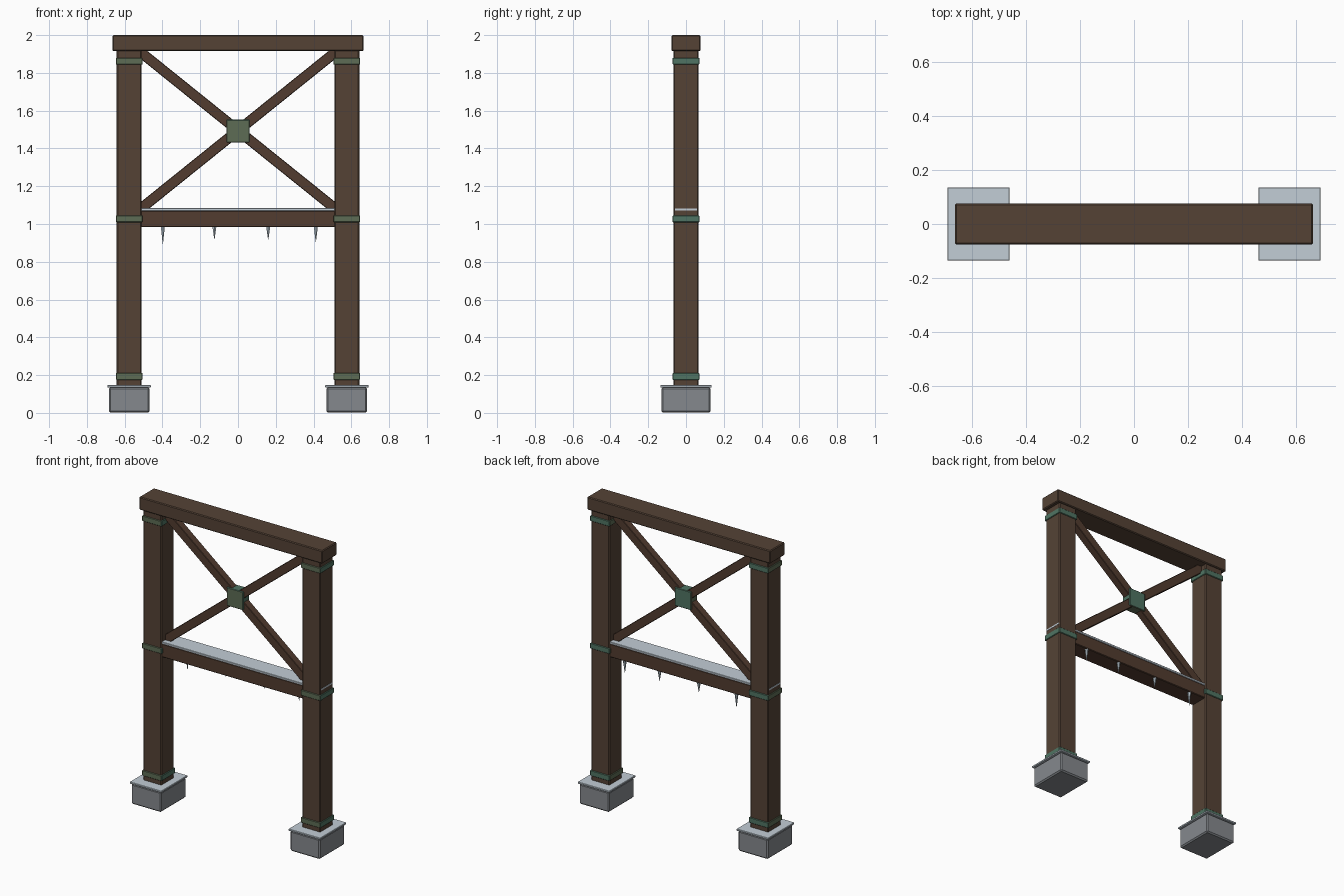
import bpy, bmesh, math

if "Cube" in bpy.data.objects:
    bpy.data.objects.remove(bpy.data.objects["Cube"])


def material(name, r, g, b):
    m = bpy.data.materials.new(name)
    m.diffuse_color = (r, g, b, 1)
    m.use_nodes = True
    m.node_tree.nodes["Principled BSDF"].inputs["Base Color"].default_value = m.diffuse_color
    return m


WOOD = material("dark timber", 0.090, 0.055, 0.036)
BRACE = material("reddish timber", 0.084, 0.045, 0.029)
COPPER = material("green patina", 0.080, 0.175, 0.125)
COPPER2 = material("brown patina", 0.110, 0.150, 0.090)
STONE = material("grey stone", 0.235, 0.250, 0.270)
SNOW = material("pale snow", 0.540, 0.610, 0.670)
ICE = material("ice", 0.480, 0.560, 0.620)


def finish(bm, name, mats):
    me = bpy.data.meshes.new(name)
    bm.to_mesh(me)
    bm.free()
    for m in mats:
        me.materials.append(m)
    ob = bpy.data.objects.new(name, me)
    bpy.context.collection.objects.link(ob)
    return ob


def box(name, center, size, mats, bevel=0.0, patina=False, tilt=0.0):
    bm = bmesh.new()
    bmesh.ops.create_cube(bm, size=1)
    for v in bm.verts:
        v.co = [v.co[i] * size[i] for i in range(3)]
    if bevel:
        bmesh.ops.bevel(bm, geom=bm.edges[:], offset=bevel, segments=1,
                        affect='EDGES')
    if patina:  # two-tone metal, split along the face diagonals
        bmesh.ops.triangulate(bm, faces=bm.faces[:])
        for f in bm.faces:
            c = f.calc_center_median()
            f.material_index = int(c.x + c.y + c.z < -size[0] * 0.05)
    ob = finish(bm, name, mats)
    ob.location = center
    ob.rotation_euler = (0, tilt, 0)
    return ob


# Posts with stone feet, snow caps and metal bands
for side, s in (("left", -1), ("right", 1)):
    x = s * 0.576
    box(side + "_foot_stone", (x, 0, 0.0685), (0.216, 0.26, 0.133), [STONE], 0.008)
    box(side + "_foot_snow", (x, 0, 0.141), (0.23, 0.272, 0.012), [SNOW], 0.002)
    box(side + "_post", (x, 0, 1.03), (0.132, 0.132, 1.79), [WOOD], 0.006)
    for label, z in (("lower", 0.193), ("middle", 1.027), ("upper", 1.862)):
        box(side + "_" + label + "_band", (x, 0, z), (0.142, 0.142, 0.036),
            [COPPER, COPPER2], 0.003, True)

# Top beam and snow-covered cross beam
box("top_beam", (0, 0, 1.9575), (1.328, 0.152, 0.085), [WOOD], 0.005)
box("cross_beam", (0, 0, 1.027), (1.27, 0.116, 0.088), [BRACE], 0.004)
box("cross_beam_snow", (0, 0, 1.077), (1.286, 0.12, 0.014), [SNOW], 0.002)

# Crossed braces and centre plate
angle = math.atan2(0.82, 1.02)
for name, s in (("rising_brace", -1), ("falling_brace", 1)):
    box(name, (0, 0, 1.495), (1.33, 0.05, 0.055), [BRACE], 0.003, tilt=s * angle)
box("centre_plate", (0, 0, 1.492), (0.12, 0.066, 0.12), [COPPER, COPPER2], 0.003, True)

# Icicles under the cross beam
for i, (x, length) in enumerate(((-0.398, 0.09), (-0.125, 0.065),
                                 (0.16, 0.068), (0.412, 0.08))):
    bm = bmesh.new()
    bmesh.ops.create_cone(bm, cap_ends=True, segments=6, radius1=0.001,
                          radius2=0.012, depth=length)
    ob = finish(bm, "icicle_%d" % (i + 1), [ICE])
    ob.location = (x, 0.045, 0.985 - length / 2)
